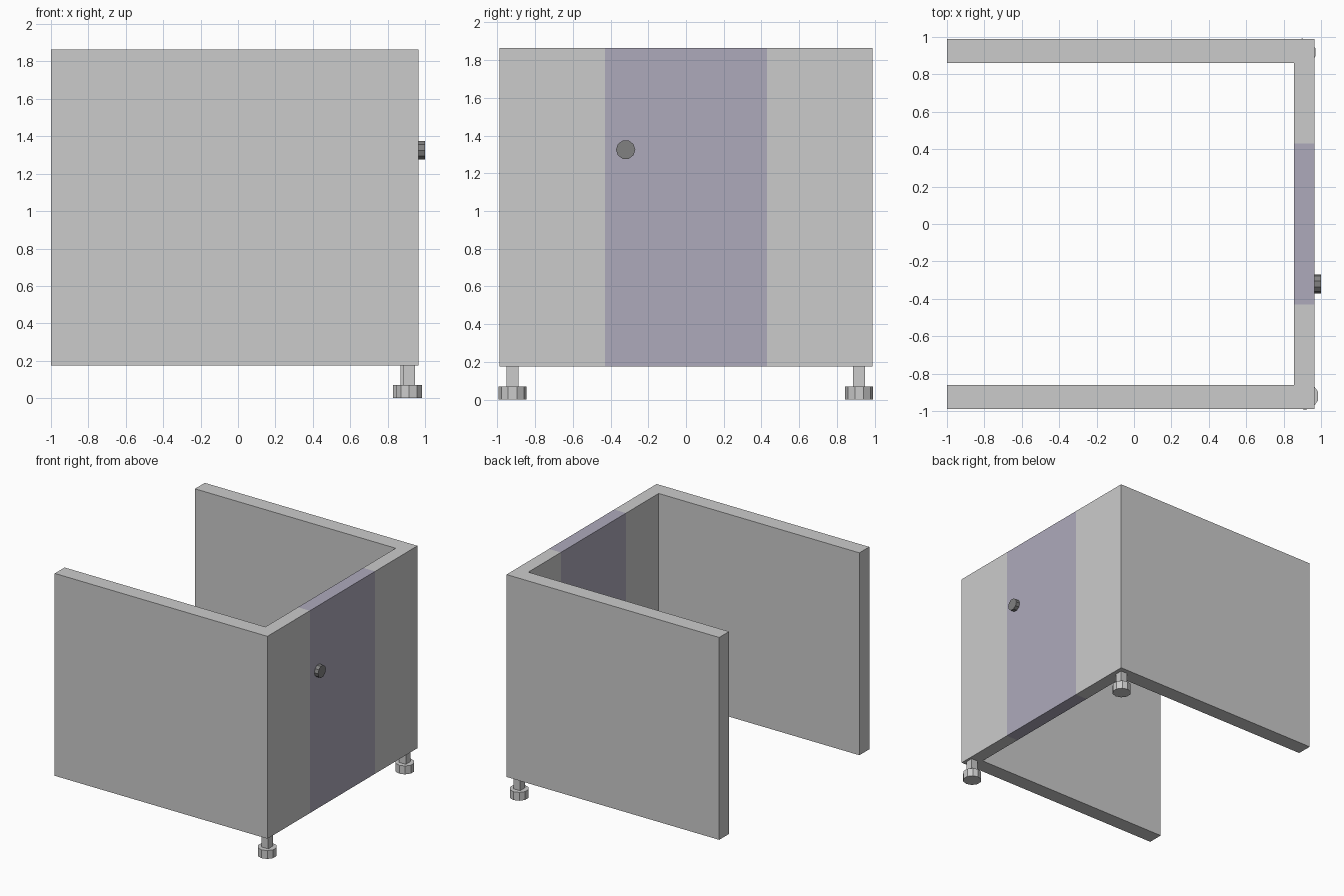
import bpy, bmesh
from math import pi

if "Cube" in bpy.data.objects:
    bpy.data.objects.remove(bpy.data.objects["Cube"])

X0, X1, XI = -1.0, 0.965, 0.855      # open end, outer front panel, inner front panel
Z0, Z1 = 0.175, 1.865
YO, YI, YD = 0.99, 0.86, 0.43        # outer wall, inner wall, door half width


def material(name, color):
    m = bpy.data.materials.new(name)
    m.diffuse_color = color
    m.use_nodes = True
    m.node_tree.nodes["Principled BSDF"].inputs["Base Color"].default_value = m.diffuse_color
    return m


def finish(name, bm, mat=None):
    bmesh.ops.recalc_face_normals(bm, faces=bm.faces)
    me = bpy.data.meshes.new(name)
    bm.to_mesh(me)
    bm.free()
    ob = bpy.data.objects.new(name, me)
    bpy.context.collection.objects.link(ob)
    if mat:
        me.materials.append(mat)
    return ob


def prism(name, profile, z0, z1, mat=None):
    bm = bmesh.new()
    face = bm.faces.new([bm.verts.new((x, y, z0)) for x, y in profile])
    ext = bmesh.ops.extrude_face_region(bm, geom=[face], use_keep_orig=True)
    top = [g for g in ext["geom"] if isinstance(g, bmesh.types.BMVert)]
    bmesh.ops.translate(bm, verts=top, vec=(0, 0, z1 - z0))
    return finish(name, bm, mat)


def cylinder(name, loc, radius, depth, sides, rot=(0, 0, 0), mat=None):
    bm = bmesh.new()
    bmesh.ops.create_cone(bm, cap_ends=True, segments=sides,
                          radius1=radius, radius2=radius, depth=depth)
    ob = finish(name, bm, mat)
    ob.location, ob.rotation_euler = loc, rot
    return ob


# L-shaped wall (side wall plus front return) on each side
for label, s in (("right", -1), ("left", 1)):
    outline = [(X0, YO), (X1, YO), (X1, YD), (XI, YD), (XI, YI), (X0, YI)]
    prism(f"{label}_wall", [(x, y * s) for x, y in outline], Z0, Z1)

# Door set flush between the walls
door_mat = material("door_tint", (0.42, 0.40, 0.50, 1))
prism("door", [(XI, -YD), (X1, -YD), (X1, YD), (XI, YD)], Z0, Z1, door_mat)

# Door knob
knob_mat = material("knob_grey", (0.22, 0.22, 0.22, 1))
cylinder("door_knob", (0.98, -0.32, 1.325), 0.051, 0.04, 10, (0, pi / 2, 0), knob_mat)

# Feet under the two front corners: square stem on a round pad
for label, x, y in (("right", 0.914, -0.92), ("left", 0.899, 0.918)):
    cylinder(f"{label}_foot_stem", (x, y, 0.12), 0.044, 0.12, 4, (0, 0, pi / 4))
    cylinder(f"{label}_foot_pad", (x, y, 0.035), 0.074, 0.07, 10)
